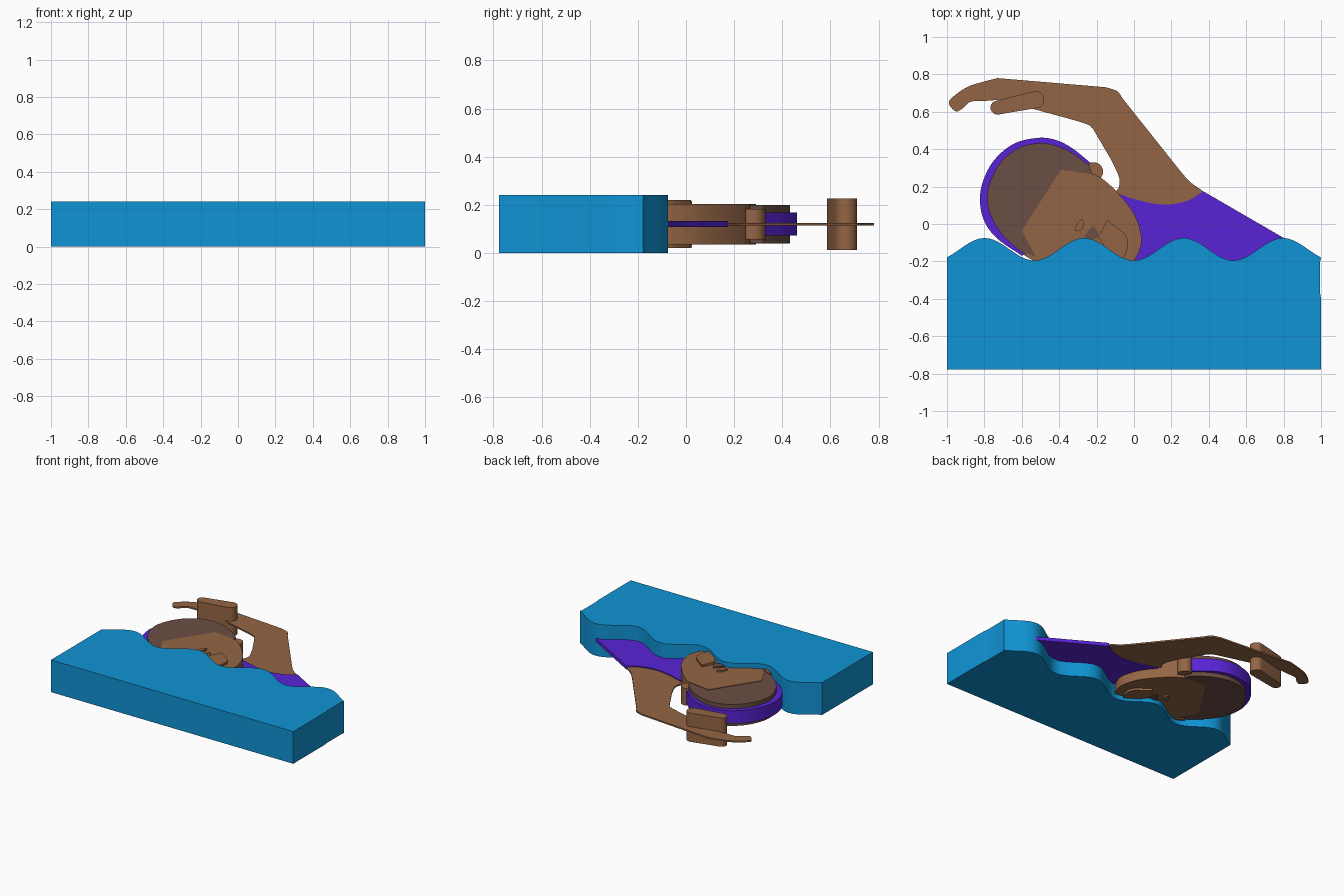
import bpy, bmesh, math
from mathutils import Vector

cube = bpy.data.objects.get("Cube")
if cube:
    bpy.data.objects.remove(cube, do_unlink=True)

MID = 0.12  # every part is symmetric about this height


def material(name, r, g, b):
    lin = [((c / 255 + 0.055) / 1.055) ** 2.4 for c in (r, g, b)] + [1]
    m = bpy.data.materials.new(name)
    m.use_nodes = True
    m.diffuse_color = lin
    m.node_tree.nodes["Principled BSDF"].inputs["Base Color"].default_value = lin
    return m


water = material("water blue", 16, 148, 213)
skin = material("skin brown", 148, 101, 69)
hair = material("hair dark brown", 107, 78, 68)
purple = material("swimwear purple", 88, 35, 213)


def spline(pts, steps=6):
    """Smooth open curve through the points."""
    p = [Vector(q) for q in pts]
    p = [2 * p[0] - p[1]] + p + [2 * p[-1] - p[-2]]
    out = []
    for a, b, c, d in zip(p, p[1:], p[2:], p[3:]):
        for i in range(steps):
            t = i / steps
            out.append(0.5 * (2 * b + (c - a) * t + (2 * a - 5 * b + 4 * c - d) * t * t
                              + (3 * b - a - 3 * c + d) * t ** 3))
    return out + [p[-2]]


def arc(center, radius, start, end, steps=14):
    angles = [math.radians(start + (end - start) * i / steps) for i in range(steps + 1)]
    return [(center[0] + radius * math.cos(a), center[1] + radius * math.sin(a)) for a in angles]


def slab(name, outline, half, mat):
    """Extrude an outline evenly to both sides of the middle height."""
    bm = bmesh.new()
    face = bm.faces.new([bm.verts.new((q[0], q[1], MID - half)) for q in outline])
    top = bmesh.ops.extrude_face_region(bm, geom=[face])["geom"]
    if face.is_valid is False or len(bm.faces) < len(outline) + 2:
        bm.faces.new([v for v in bm.verts if v.co.z == MID - half])
    moved = [v for v in top if isinstance(v, bmesh.types.BMVert)]
    bmesh.ops.translate(bm, verts=moved, vec=(0, 0, 2 * half))
    bmesh.ops.recalc_face_normals(bm, faces=bm.faces)
    mesh = bpy.data.meshes.new(name)
    bm.to_mesh(mesh)
    bm.free()
    mesh.materials.append(mat)
    obj = bpy.data.objects.new(name, mesh)
    bpy.context.collection.objects.link(obj)
    bpy.ops.object.select_all(action="DESELECT")
    obj.select_set(True)
    bpy.context.view_layer.objects.active = obj
    bpy.ops.object.shade_smooth_by_angle(angle=math.radians(30))
    return obj


# Water block with a wavy edge and a slight recess on one end
wave = [(x / 40, -0.135 + 0.06 * math.cos(math.tau * (x / 40 - 0.265) / 0.532))
        for x in range(40, -41, -1)]
slab("water", [(-1, -0.777), (1, -0.777), (1, -0.4), (0.995, -0.37), (0.995, -0.2)] + wave,
     MID, water)

# Torso in the swimsuit
neckline = spline([(0.37, 0.175), (0.3, 0.13), (0.2, 0.105), (0.1, 0.11),
                   (-0.02, 0.14), (-0.1, 0.17)])
slab("torso", neckline + [(-0.15, -0.25), (0.8, -0.25), (0.81, -0.08)], 0.013, purple)

# Arm and hand, from shoulder front over elbow to fingertips and back
outer_edge = spline([(0.37, 0.175), (0.3, 0.225), (0.25, 0.28)])
elbow = spline([(-0.06, 0.67), (-0.09, 0.71), (-0.15, 0.731)])
hand = spline([(-0.73, 0.78), (-0.8, 0.762), (-0.89, 0.733), (-0.965, 0.682), (-0.99, 0.645),
               (-0.955, 0.603), (-0.92, 0.615), (-0.875, 0.653), (-0.8, 0.658), (-0.7, 0.665)])
inner_edge = spline([(-0.52, 0.61), (-0.27, 0.54), (-0.22, 0.51)])
armpit = spline([(-0.12, 0.34), (-0.08, 0.25), (-0.08, 0.2), (-0.1, 0.17)])
slab("arm", outer_edge + elbow + hand + inner_edge + armpit[:-1] + neckline[:0:-1], 0.0055, skin)

# Thumb capsule
slab("thumb", arc((-0.525, 0.665), 0.045, -78, 102) + arc((-0.73, 0.622), 0.037, 102, 282),
     0.107, skin)

# Swim cap and the hair seen inside its rim
slab("swim_cap", spline([(-0.23, 0.325), (-0.33, 0.405), (-0.42, 0.45), (-0.52, 0.46),
                         (-0.65, 0.425), (-0.76, 0.325), (-0.82, 0.18), (-0.81, 0.04),
                         (-0.74, -0.07), (-0.6, -0.17)]) + [(-0.3, 0)], 0.048, purple)
slab("hair", spline([(-0.24, 0.315), (-0.33, 0.38), (-0.42, 0.42), (-0.51, 0.432),
                     (-0.62, 0.405), (-0.72, 0.32), (-0.78, 0.19), (-0.775, 0.07),
                     (-0.71, -0.05), (-0.6, -0.15), (-0.5, -0.21)])
     + [(-0.35, -0.1), (-0.2, 0.2)], 0.08, hair)

# Face, with the profile curving down to the chin
profile = spline([(-0.21, 0.265), (-0.16, 0.235), (-0.08, 0.16), (0, 0.055), (0.037, -0.05),
                  (0.036, -0.12), (0, -0.2), (-0.05, -0.24)])
slab("face", [(-0.5, -0.22), (-0.6, -0.035), (-0.39, 0.29)] + profile, 0.084, skin)
slab("ear", arc((-0.215, 0.28), 0.05, 0, 345, 23), 0.063, skin)
slab("sideburn", [(-0.59, -0.165), (-0.57, -0.155), (-0.5, -0.19), (-0.5, -0.22)], 0.088, skin)

# Raised features
slab("nose", [(-0.19, -0.07), (-0.145, 0.02)]
     + spline([(-0.05, -0.05), (-0.033, -0.09), (-0.04, -0.15), (-0.07, -0.21)])
     + [(-0.15, -0.13)], 0.1, skin)
slab("mouth", spline([(-0.19, -0.075), (-0.265, -0.085), (-0.25, -0.045), (-0.215, -0.01)])
     + [(-0.185, -0.06)], 0.092, hair)
slab("eye", spline([(-0.32, -0.035), (-0.285, -0.035), (-0.27, -0.01), (-0.275, 0.025),
                    (-0.3, 0.01)]), 0.097, skin)
